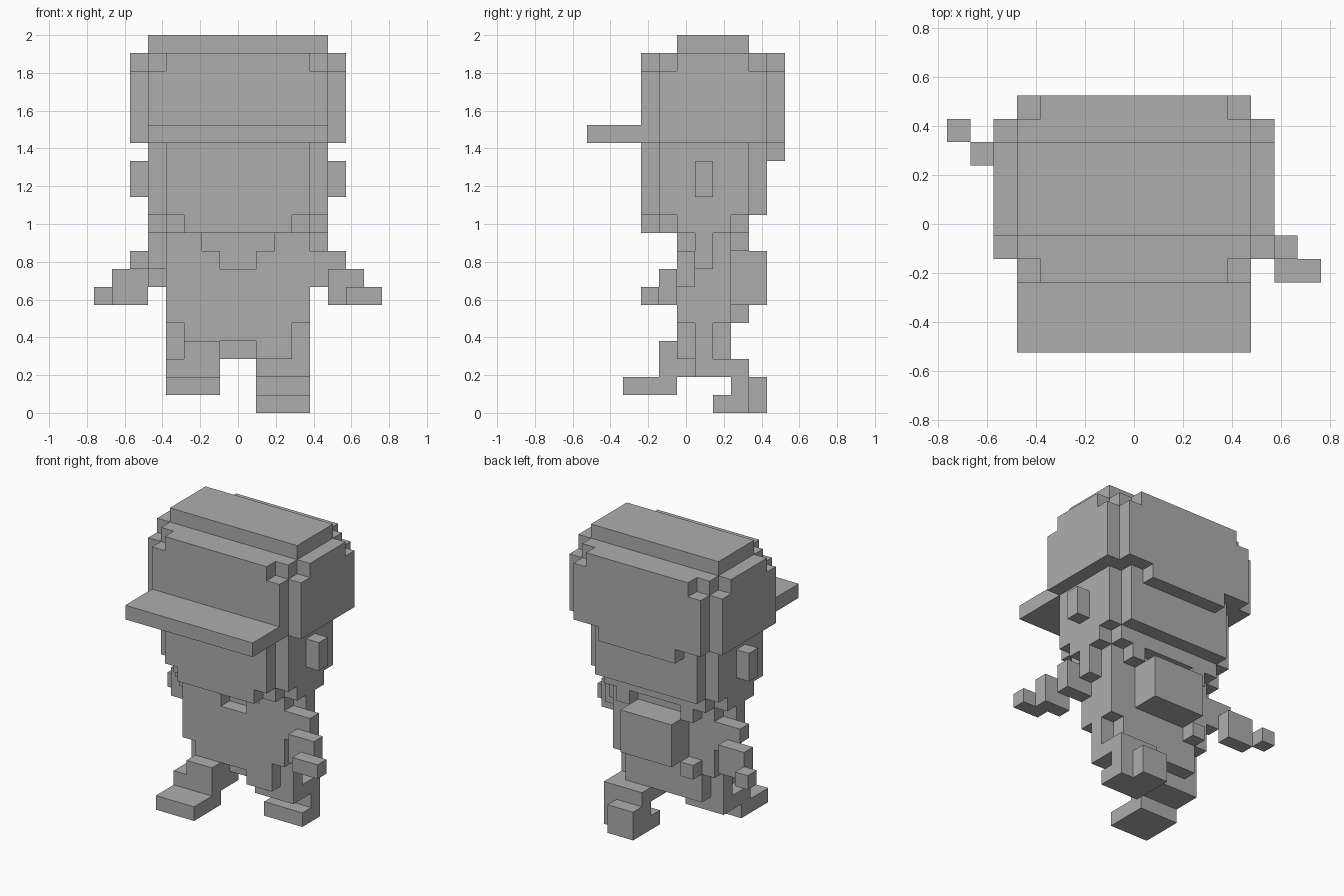
import bpy
import bmesh
from mathutils import Vector

default = bpy.data.objects.get("Cube")
if default:
    bpy.data.objects.remove(default, do_unlink=True)

UNIT = 2 / 21                      # block size
ORIGIN = Vector((0, -5.5, 0))      # depth is counted from the tip of the bill

grey = bpy.data.materials.new("plain_grey")
grey.use_nodes = True
shade = (0.42, 0.42, 0.42, 1)
grey.diffuse_color = shade
grey.node_tree.nodes["Principled BSDF"].inputs["Base Color"].default_value = shade

cells = {}                         # block position -> part name


def block(part, xs, ys, zs):
    """Fill a box of blocks that belongs to a part."""
    for x in range(*xs):
        for y in range(*ys):
            for z in range(*zs):
                cells.setdefault((x, y, z), part)


def centred(part, half, ys, zs):
    """A box centred on the middle plane."""
    block(part, (-half, half), ys, zs)


def pair(part, xs, ys, zs):
    """The same box on both sides."""
    block("left_" + part, xs, ys, zs)
    block("right_" + part, (-xs[1], -xs[0]), ys, zs)


def carve(half, ys, zs):
    """Remove blocks around the middle plane."""
    for key in list(cells):
        x, y, z = key
        if -half <= x < half and y in range(*ys) and z in range(*zs):
            del cells[key]


# Cap with rounded corners and a wide bill
centred("cap", 5, (5, 9), (20, 21))
centred("cap", 5, (4, 10), (15, 20))
centred("cap", 6, (4, 10), (15, 19))
centred("cap", 6, (5, 9), (19, 20))
centred("cap", 5, (3, 11), (15, 19))
centred("cap", 4, (3, 11), (19, 20))
centred("cap", 3, (10, 11), (14, 15))
centred("bill", 5, (0, 3), (15, 16))

# Head and ears
centred("head", 4, (4, 9), (10, 15))
centred("head", 4, (3, 10), (11, 15))
centred("head", 3, (3, 4), (10, 11))
centred("head", 5, (4, 9), (11, 15))
centred("head", 5, (5, 8), (10, 11))
pair("ear", (5, 6), (6, 7), (12, 14))

# Torso with an open collar
centred("torso", 4, (5, 8), (5, 10))
centred("torso", 3, (5, 8), (3, 5))
centred("torso", 4, (6, 7), (3, 5))
carve(2, (5, 6), (9, 10))
carve(1, (5, 6), (8, 9))
carve(1, (5, 6), (3, 4))

# Backpack, straps and the small pouch under it
centred("backpack", 2, (8, 10), (6, 9))
pair("strap", (2, 3), (8, 9), (9, 10))
block("pouch", (-3, -2), (8, 9), (5, 6))

# Left arm steps down and forward
pair("arm", (4, 5), (6, 7), (8, 10))
block("left_arm", (4, 6), (5, 6), (7, 9))
block("left_arm", (5, 7), (4, 5), (6, 8))
block("left_hand", (6, 8), (3, 4), (6, 7))

# Right arm steps down and back
block("right_arm", (-6, -4), (7, 8), (8, 9))
block("right_arm", (-5, -4), (7, 8), (7, 8))
block("right_arm", (-7, -5), (8, 9), (6, 8))
block("right_hand", (-8, -7), (9, 10), (6, 7))

# Right leg strides forward
block("right_leg", (-4, -1), (4, 7), (2, 3))
block("right_leg", (-3, -1), (4, 6), (3, 4))
block("right_foot", (-4, -1), (2, 5), (1, 2))

# Left leg trails behind
block("left_leg", (1, 4), (6, 9), (2, 3))
block("left_foot", (1, 4), (8, 9), (1, 2))
block("left_foot", (1, 4), (7, 9), (0, 1))
block("left_foot", (1, 3), (9, 10), (0, 2))


def build(part):
    """Make the outer skin of a part, with flat areas merged."""
    bm = bmesh.new()
    for key in [k for k, name in cells.items() if name == part]:
        centre = Vector(key) + Vector((0.5, 0.5, 0.5))
        for axis in range(3):
            for sign in (-1, 1):
                near = list(key)
                near[axis] += sign
                if tuple(near) in cells:
                    continue
                n, u = Vector(), Vector()
                n[axis] = sign / 2
                u[(axis + 1) % 3] = 0.5
                v = n.cross(u) * 2
                corners = (-u - v, u - v, u + v, v - u)
                bm.faces.new([bm.verts.new((centre + n + c + ORIGIN) * UNIT)
                              for c in corners])
    bmesh.ops.remove_doubles(bm, verts=bm.verts, dist=UNIT / 100)
    bmesh.ops.dissolve_limit(bm, angle_limit=0.01, verts=bm.verts, edges=bm.edges)
    mesh = bpy.data.meshes.new(part)
    bm.to_mesh(mesh)
    bm.free()
    mesh.materials.append(grey)
    bpy.context.collection.objects.link(bpy.data.objects.new(part, mesh))


for part in sorted(set(cells.values())):
    build(part)
